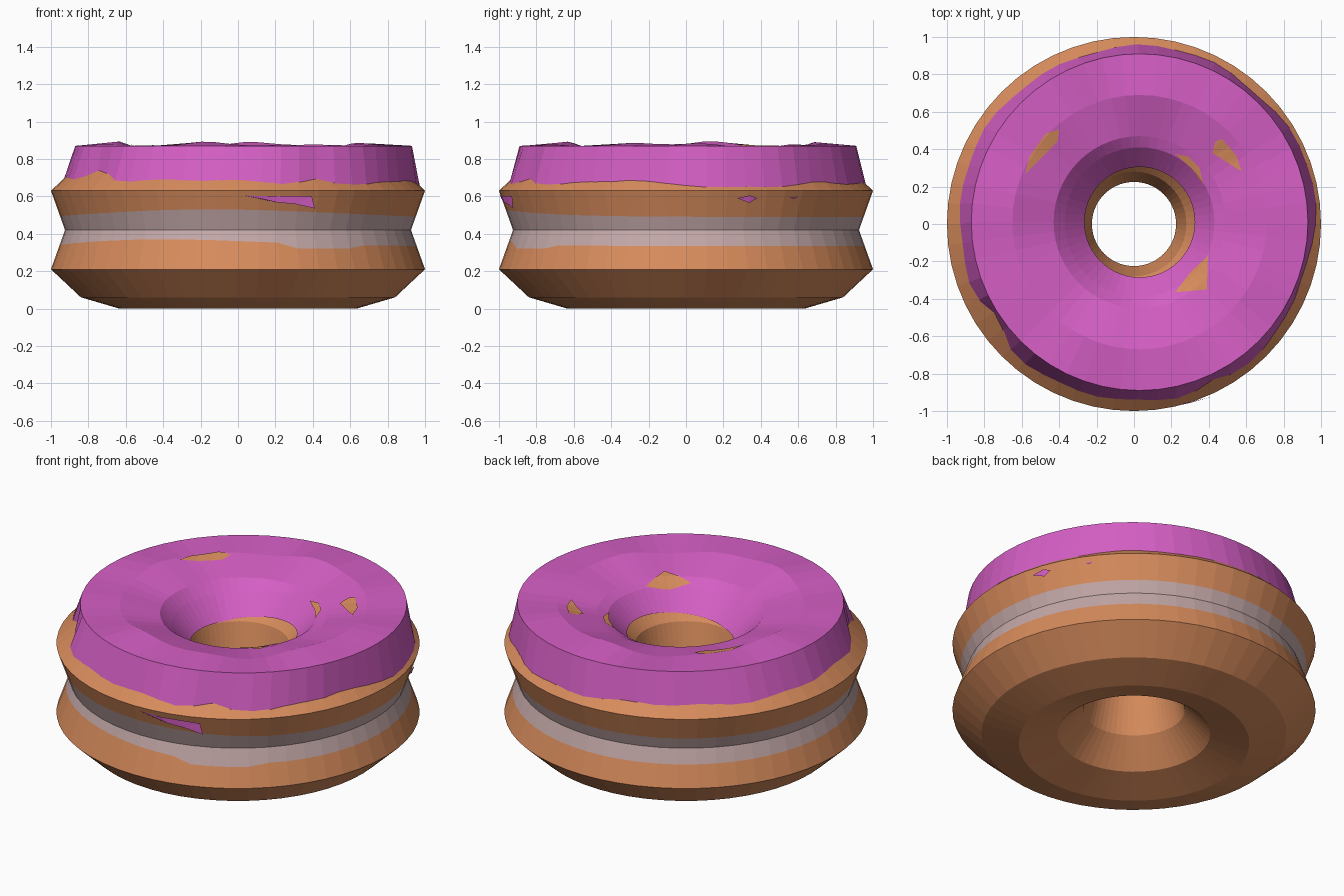
import bpy, bmesh, math
from math import sin, cos, radians, hypot, atan2, degrees

if "Cube" in bpy.data.objects:
    bpy.data.objects.remove(bpy.data.objects["Cube"])

SEG = 56


def material(name, rgb):
    m = bpy.data.materials.new(name)
    m.diffuse_color = (*rgb, 1)
    m.use_nodes = True
    m.node_tree.nodes["Principled BSDF"].inputs["Base Color"].default_value = m.diffuse_color
    return m


dough_mat = material("golden dough", (0.68, 0.26, 0.107))
band_mat = material("pale band", (0.55, 0.39, 0.39))
icing_mat = material("pink icing", (0.66, 0.112, 0.55))


def make_object(name, bm, mats):
    me = bpy.data.meshes.new(name)
    bm.to_mesh(me)
    bm.free()
    for m in mats:
        me.materials.append(m)
    ob = bpy.data.objects.new(name, me)
    bpy.context.collection.objects.link(ob)
    return ob


def bump(a, centre, width):
    """Soft bump around an angle, all in degrees."""
    d = (a - centre + 180) % 360 - 180
    return math.exp(-(d / width) ** 2)


def interp(x, pts):
    for (x0, y0), (x1, y1) in zip(pts, pts[1:]):
        if x <= x1:
            t = max(0, (x - x0) / (x1 - x0))
            return y0 + t * (y1 - y0)
    return pts[-1][1]


def sweep(name, rings_at, mats, closed, mat_rule=lambda j: 0):
    """Revolve a profile which may vary with the angle."""
    bm = bmesh.new()
    cols = [[bm.verts.new(p) for p in rings_at(360 * i / SEG)] for i in range(SEG)]
    n = len(cols[0])
    for i in range(SEG):
        a, b = cols[i], cols[(i + 1) % SEG]
        for j in range(n if closed else n - 1):
            k = (j + 1) % n
            f = bm.faces.new((a[j], b[j], b[k], a[k]))
            f.material_index = mat_rule(j)
    return make_object(name, bm, mats)


# Dough ring with the pale band around its waist
def waist(z):
    return 0.925 + 0.075 * abs(z - 0.42) / 0.21


def dough_profile(a):
    low = 0.335 + 0.035 * bump(a, 245, 45)
    if 283 < a < 312:
        low = 0.322
    high = 0.49 + 0.04 * bump(a, 262, 50)
    prof = [(0.635, 0), (0.84, 0.06), (1, 0.21), (waist(low), low), (0.925, 0.42),
            (waist(high), high), (1, 0.63), (0.84, 0.78), (0.635, 0.84), (0.42, 0.78),
            (0.28, 0.63), (0.225, 0.42), (0.28, 0.21), (0.42, 0.06)]
    t = radians(a)
    return [(r * cos(t), r * sin(t), z) for r, z in prof]


sweep("dough_ring", dough_profile, [dough_mat, band_mat], True,
      lambda j: 1 if j in (3, 4) else 0)

# Icing cap, slightly off centre, following the dough top
DOUGH_TOP = [(0.225, 0.42), (0.28, 0.63), (0.42, 0.78), (0.635, 0.84), (0.84, 0.78), (1, 0.63)]
ICING_TOP = [(0.295, 0.635), (0.40, 0.755), (0.46, 0.815), (0.68, 0.872), (0.90, 0.87)]
OFF = 0.03


def icing_z(x, y):
    z = interp(hypot(x - OFF, y - 0.01), ICING_TOP)
    return max(z, interp(hypot(x, y), DOUGH_TOP) + 0.012)


def icing_profile(a):
    t = radians(a)
    # uneven lower edge with a few bites taken out
    r = (0.955 + 0.008 * sin(5 * t + 1) + 0.006 * sin(13 * t)
         - 0.06 * bump(a, 214, 8) - 0.03 * bump(a, 294, 5)
         - 0.025 * bump(a, 342, 8) + 0.02 * bump(a, 25, 14))
    x, y = 0.012 + r * cos(t), r * sin(t)
    out = [(x, y, interp(hypot(x, y), DOUGH_TOP) - 0.015)]
    for r, _ in reversed(ICING_TOP):
        x, y = OFF + r * cos(t), 0.01 + r * sin(t)
        z = icing_z(x, y)
        if r == 0.68:
            z += 0.014 * sin(4 * t + 2.4) + 0.008 * sin(9 * t)
        out.append((x, y, z))
    return out


icing = sweep("icing", icing_profile, [icing_mat], False)


# Bare dough patches showing through the icing
icing_bm = bmesh.new()
icing_bm.from_mesh(icing.data)
from mathutils.bvhtree import BVHTree
icing_tree = BVHTree.FromBMesh(icing_bm)
patches = [[(-0.58, 0.27), (-0.41, 0.44), (-0.40, 0.505), (-0.47, 0.485), (-0.56, 0.36)],
           [(0.42, 0.38), (0.575, 0.28), (0.545, 0.37), (0.47, 0.455), (0.435, 0.44)],
           [(0.22, 0.375), (0.31, 0.295), (0.37, 0.21), (0.35, 0.30), (0.29, 0.36)],
           [(0.22, -0.365), (0.39, -0.35), (0.395, -0.17), (0.30, -0.26)]]
bm = bmesh.new()
for pts in patches:
    bm.faces.new([bm.verts.new((x, y, 0)) for x, y in pts])
bmesh.ops.triangulate(bm, faces=bm.faces[:])
bmesh.ops.subdivide_edges(bm, edges=bm.edges[:], cuts=7, use_grid_fill=True)
bmesh.ops.triangulate(bm, faces=bm.faces[:])
for v in bm.verts:
    hit = icing_tree.ray_cast((v.co.x, v.co.y, 2), (0, 0, -1))[0]
    v.co.z = (hit.z if hit else icing_z(v.co.x, v.co.y)) + 0.005
for f in bm.faces:
    f.normal_update()
    if f.normal.z < 0:
        f.normal_flip()
make_object("bare_patches", bm, [dough_mat])
icing_bm.free()

# Icing drips on the side: (angle, height, radius)
drips = [[(272, 0.605, 0.995), (277, 0.588, 0.995), (282, 0.568, 0.995), (288, 0.558, 1.0),
          (294, 0.535, 1.012), (293, 0.60, 1.01), (287, 0.602, 1.002), (280, 0.60, 0.998)],
         [(16, 0.59, 0.995), (20, 0.565, 0.99), (22.5, 0.59, 0.995), (20, 0.605, 1.0)],
         [(34, 0.592, 0.993), (36, 0.585, 0.993), (37, 0.60, 0.996)]]
bm = bmesh.new()
for pts in drips:
    bm.faces.new([bm.verts.new((r * cos(radians(a)), r * sin(radians(a)), z))
                  for a, z, r in pts])
bmesh.ops.triangulate(bm, faces=bm.faces[:])
make_object("icing_drips", bm, [icing_mat])
